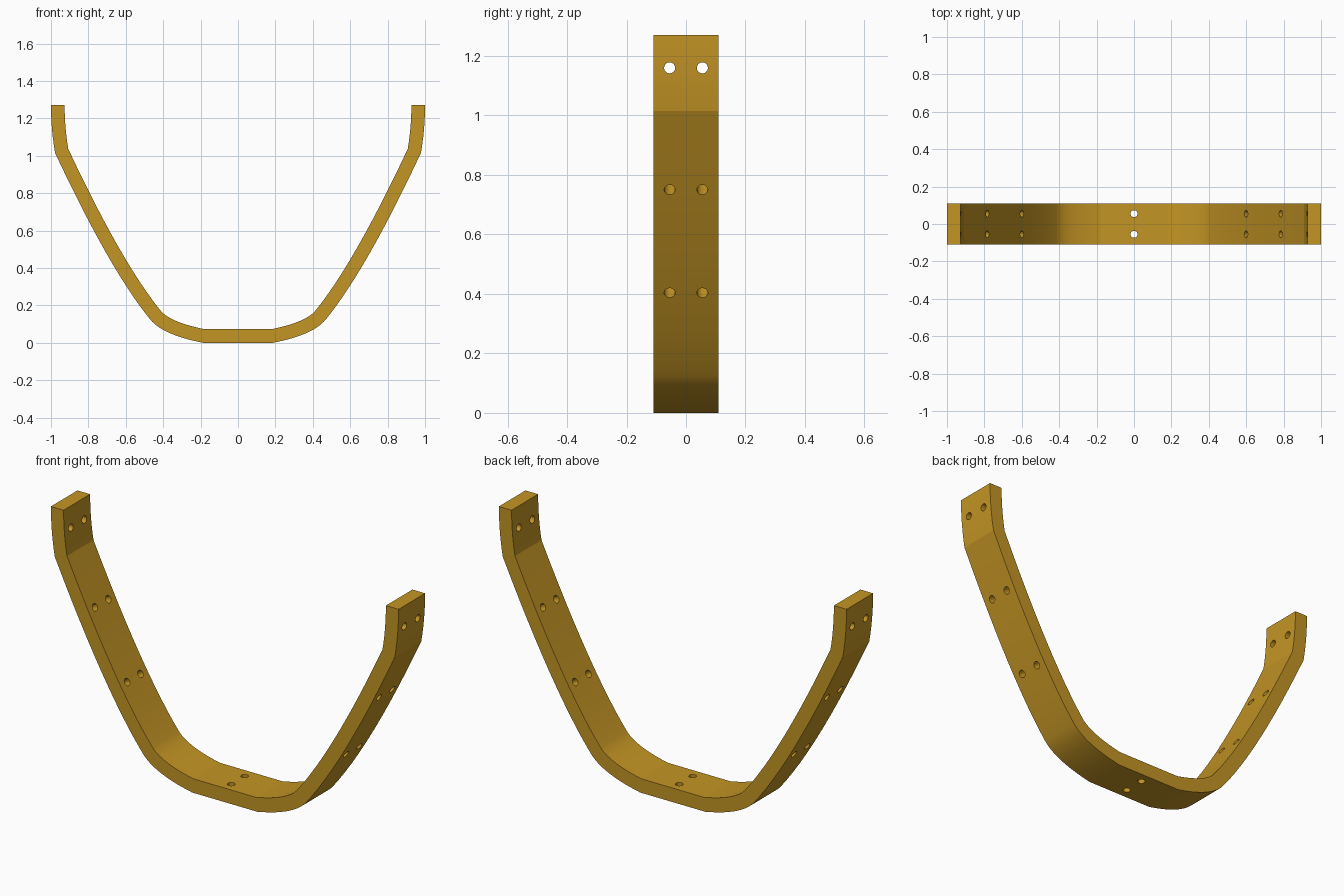
import bpy, bmesh, math
from mathutils import Vector

if "Cube" in bpy.data.objects:
    bpy.data.objects.remove(bpy.data.objects["Cube"])

WIDTH, THICK, HOLE_R = 0.109, 0.073, 0.0185

gold = bpy.data.materials.new("golden ochre")
gold.diffuse_color = (0.55, 0.30, 0.018, 1)
gold.use_nodes = True
gold.node_tree.nodes["Principled BSDF"].inputs["Base Color"].default_value = gold.diffuse_color


def quad_curve(a, b, c, n):
    """Points along a quadratic curve, leaving out the first."""
    a, b, c = Vector(a), Vector(b), Vector(c)
    return [a * (1 - t) ** 2 + b * 2 * t * (1 - t) + c * t * t
            for t in (i / n for i in range(1, n + 1))]


# Outer edge of the right half: flat base, bend, long side, upright end
right = [Vector((0.187, 0.0))]
right += quad_curve((0.187, 0.0), (0.401, 0.041), (0.47, 0.125), 14)
right += quad_curve((0.47, 0.125), (0.688, 0.394), (0.978, 1.015), 12)
right += quad_curve((0.978, 1.015), (1.0, 1.14), (1.0, 1.27), 6)
outer = [Vector((-p.x, p.y)) for p in reversed(right)] + right


def normal(a, b):
    d = (b - a).normalized()
    return Vector((-d.y, d.x))


# Inner edge: mitred offset of the outer edge, level at both ends
inner = []
for i, p in enumerate(outer):
    if i == 0:
        n = Vector((1, 0))
    elif i == len(outer) - 1:
        n = Vector((-1, 0))
    else:
        n1, n2 = normal(outer[i - 1], p), normal(p, outer[i + 1])
        n = (n1 + n2) / (1 + n1.dot(n2))
    inner.append(p + n * THICK)

# Curved strap
bm = bmesh.new()
rings = []
for o, q in zip(outer, inner):
    rings.append([bm.verts.new((v.x, y, v.y)) for v, y in
                  ((o, -WIDTH), (o, WIDTH), (q, WIDTH), (q, -WIDTH))])
for r, s in zip(rings, rings[1:]):
    for k in range(4):
        m = (k + 1) % 4
        bm.faces.new((r[k], r[m], s[m], s[k]))
bm.faces.new(rings[0])
bm.faces.new(rings[-1])
bmesh.ops.recalc_face_normals(bm, faces=bm.faces)
mesh = bpy.data.meshes.new("curved_strap")
bm.to_mesh(mesh)
bm.free()
strap = bpy.data.objects.new("curved_strap", mesh)
bpy.context.collection.objects.link(strap)
mesh.materials.append(gold)

# Screw hole centres (x, z) and their drilling directions
holes = [((0, 0.036), (0, 1))]
for s in (-1, 1):
    holes += [((s * 0.964, 1.16), (s, 0)),
              ((s * 0.818, 0.766), (s * 0.89, -0.45)),
              ((s * 0.635, 0.42), (s * 0.835, -0.55))]

# Pairs of drills joined into one cutter
bm = bmesh.new()
for (x, z), (dx, dz) in holes:
    turn = Vector((dx, 0, dz)).to_track_quat('Z', 'Y').to_matrix().to_4x4()
    for y in (-0.055, 0.055):
        drill = bmesh.ops.create_cone(bm, cap_ends=True, segments=48, radius1=HOLE_R,
                                      radius2=HOLE_R, depth=0.2)["verts"]
        bmesh.ops.transform(bm, matrix=turn, verts=drill)
        bmesh.ops.translate(bm, vec=(x, y, z), verts=drill)
mesh = bpy.data.meshes.new("hole_cutter")
bm.to_mesh(mesh)
bm.free()
mesh.materials.append(gold)
cutter = bpy.data.objects.new("hole_cutter", mesh)
bpy.context.collection.objects.link(cutter)
cutter.hide_render = True

# Drill the strap, then smooth its curves
mod = strap.modifiers.new("holes", 'BOOLEAN')
mod.operation = 'DIFFERENCE'
mod.solver = 'EXACT'
mod.object = cutter
bpy.context.view_layer.objects.active = strap
strap.select_set(True)
bpy.ops.object.modifier_apply(modifier=mod.name)
bpy.data.objects.remove(cutter)
bpy.ops.object.shade_smooth_by_angle(angle=math.radians(9))
